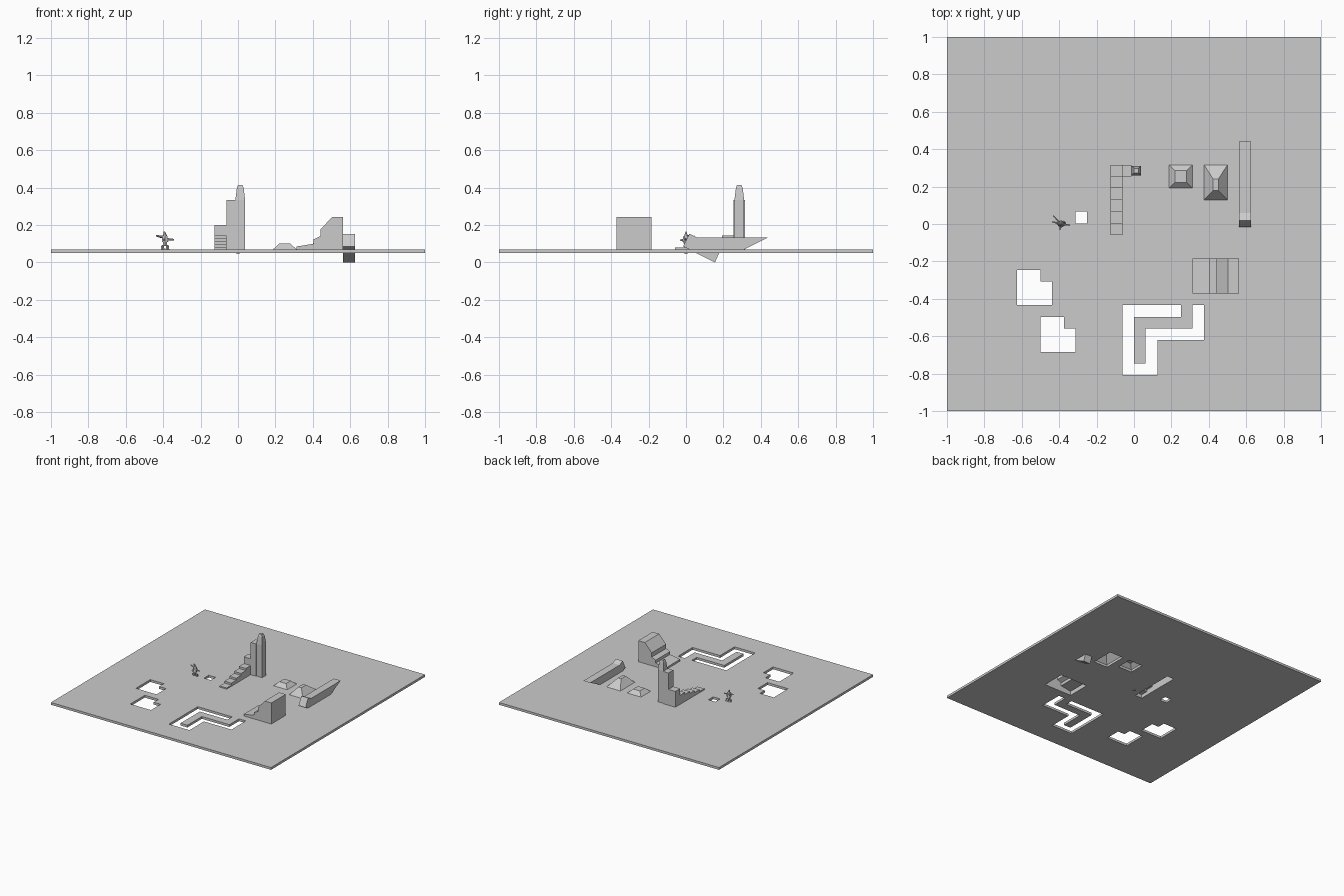
import bpy, bmesh, math
from mathutils import Vector, Matrix

if "Cube" in bpy.data.objects:
    bpy.data.objects.remove(bpy.data.objects["Cube"])

U = 1 / 16          # floor grid cell
OY = 0.004          # small grid offset along y
TOP, BOT = 0.07, 0.051

grey = bpy.data.materials.new("light_grey")
grey.diffuse_color = (0.6, 0.6, 0.6, 1)
grey.use_nodes = True
grey.node_tree.nodes["Principled BSDF"].inputs["Base Color"].default_value = grey.diffuse_color


def finish(name, bm, normals=True):
    if normals:
        bmesh.ops.recalc_face_normals(bm, faces=bm.faces)
    me = bpy.data.meshes.new(name)
    bm.to_mesh(me)
    bm.free()
    me.materials.append(grey)
    ob = bpy.data.objects.new(name, me)
    bpy.context.collection.objects.link(ob)
    return ob


def prism(name, pts, axis, a, b, open_bottom=True):
    """Extrude a profile along x (pts are y,z) or along y (pts are x,z)."""
    bm = bmesh.new()

    def place(p, t):
        return (t, p[0], p[1]) if axis == 'x' else (p[0], t, p[1])
    va = [bm.verts.new(place(p, a)) for p in pts]
    vb = [bm.verts.new(place(p, b)) for p in pts]
    n = len(pts)
    bm.faces.new(va)
    bm.faces.new(vb[::-1])
    for i in range(n):
        j = (i + 1) % n
        bm.faces.new((va[i], vb[i], vb[j], va[j]))
    bmesh.ops.recalc_face_normals(bm, faces=bm.faces)
    if open_bottom:
        low = [f for f in bm.faces if all(abs(v.co.z - TOP) < 1e-5 for v in f.verts)]
        bmesh.ops.delete(bm, geom=low, context='FACES')
    return finish(name, bm, False)


def stack(name, rings):
    """Loft rectangles (x0, x1, y0, y1, z), open at the bottom, capped on top."""
    bm = bmesh.new()
    loops = [[bm.verts.new(c) for c in ((x0, y0, z), (x1, y0, z), (x1, y1, z), (x0, y1, z))]
             for x0, x1, y0, y1, z in rings]
    for lo, hi in zip(loops, loops[1:]):
        for i in range(4):
            j = (i + 1) % 4
            bm.faces.new((lo[i], lo[j], hi[j], hi[i]))
    bm.faces.new(loops[-1])
    return finish(name, bm, False)


def cells(x0, x1, y0, y1):
    return {(x, y) for x in range(x0, x1) for y in range(y0, y1)}


# Floor slab: grid cells minus pits and the open undersides of the structures
gaps = cells(-5, -4, 0, 1)                                             # square pit
gaps |= cells(-10, -7, -7, -4) - {(-8, -5)}                            # notched pit
gaps |= cells(-8, -5, -11, -8) - {(-6, -9)}                            # notched pit
gaps |= cells(-1, 4, -8, -7) - {(4, -8)}                               # winding channel
gaps |= cells(-1, 0, -13, -7) | cells(0, 2, -13, -12) | cells(1, 2, -13, -9)
gaps |= cells(1, 6, -10, -9) | cells(5, 6, -10, -7)
gaps |= cells(3, 5, 3, 5) | cells(6, 8, 2, 5) | cells(5, 9, -6, -3) | cells(-2, -1, -1, 5)

bm = bmesh.new()
verts = {}


def floor_vert(i, j):
    if (i, j) not in verts:
        y = j * U + (OY if abs(j) < 16 else 0)
        verts[i, j] = bm.verts.new((i * U, y, TOP))
    return verts[i, j]


for i, j in sorted(cells(-16, 16, -16, 16) - gaps):
    bm.faces.new([floor_vert(i + a, j + b) for a, b in ((0, 0), (1, 0), (1, 1), (0, 1))])
bottom = bmesh.ops.duplicate(bm, geom=bm.faces[:])
rim = [e for e in bm.edges if e.is_boundary and e not in set(bottom['geom'])]
vmap = bottom['vert_map']
new_verts = [g for g in bottom['geom'] if isinstance(g, bmesh.types.BMVert)]
new_faces = [g for g in bottom['geom'] if isinstance(g, bmesh.types.BMFace)]
for v in new_verts:
    v.co.z = BOT
bmesh.ops.reverse_faces(bm, faces=new_faces)
for e in rim:
    a, b = e.verts
    bm.faces.new((a, b, vmap[b], vmap[a]))
bmesh.ops.recalc_face_normals(bm, faces=bm.faces)
bmesh.ops.dissolve_limit(bm, angle_limit=0.01, verts=bm.verts[:], edges=bm.edges[:])
finish("floor_slab", bm)

# Staircase rising to the back
prof = [(-U + OY, TOP)]
for k, h in enumerate((0.08, 0.096, 0.112, 0.128, 0.145, 0.2)):
    prof += [((k - 1) * U + OY, h), (k * U + OY, h)]
prof.append((5 * U + OY, TOP))
prism("staircase", prof, 'x', -2 * U, -U)

# Tower wall and tapered tower beside the top step
yb = 5 * U + OY
stack("tower_wall", [(-U, -0.013, 4 * U + OY, yb, TOP), (-U, -0.013, 4 * U + OY, yb, 0.335)])
cx, cy = 0.012, 0.285
stack("tapered_tower", [(cx - r, cx + r, cy - r, cy + r, z) for r, z in
                        ((0.026, TOP), (0.026, 0.335), (0.018, 0.398), (0.012, 0.415))])

# Two truncated pyramids
stack("low_pyramid", [(3 * U, 5 * U, 3 * U + OY, yb, TOP), (0.22, 0.281, 0.223, 0.285, 0.1)])
stack("long_pyramid", [(6 * U, 8 * U, 2 * U + OY, yb, TOP), (0.423, 0.451, 0.178, 0.24, 0.128)])

# Stepped sloping block
prism("sloped_block", [(5 * U, TOP), (5 * U, 0.085), (0.405, 0.1), (0.405, 0.124), (0.44, 0.14),
                       (0.44, 0.175), (0.503, 0.243), (9 * U, 0.243), (9 * U, TOP)],
      'y', -6 * U + OY, -3 * U + OY)

# Slanted bar passing through the floor
prism("slanted_bar", [(-0.016, 0.086), (0.018, 0.153), (0.058, 0.134), (0.44, 0.134),
                      (0.312, TOP), (0.186, TOP), (0.155, 0.0)],
      'x', 9 * U, 10 * U, False)

# Tiny marker under the floor centre
bm = bmesh.new()
bmesh.ops.create_cube(bm, size=1, matrix=Matrix.Translation((0, 0, 0.049)) @ Matrix.Diagonal((0.014, 0.014, 0.01, 1)))
finish("centre_marker", bm)


# Small standing figure
def limb(name, a, b, r0, r1, sides=6):
    a, b = Vector(a), Vector(b)
    d = b - a
    m = Matrix.Translation((a + b) / 2) @ d.to_track_quat('Z', 'Y').to_matrix().to_4x4()
    bm = bmesh.new()
    bmesh.ops.create_cone(bm, cap_ends=True, segments=sides, radius1=r0, radius2=r1,
                          depth=d.length, matrix=m)
    finish(name, bm)


fx = -0.39
for s in (-1, 1):
    limb("foot", (fx + s * 0.013, 0.006, TOP), (fx + s * 0.013, 0.0, 0.09), 0.011, 0.008)
limb("legs", (fx, 0, 0.088), (fx, 0, 0.112), 0.01, 0.014)
limb("torso", (fx, 0, 0.11), (fx, 0, 0.142), 0.02, 0.014)
limb("head", (fx, 0, 0.14), (fx - 0.004, 0, 0.165), 0.012, 0.003)
limb("left_arm", (fx, 0, 0.135), (-0.437, 0.012, 0.143), 0.007, 0.004)
limb("right_arm", (fx, 0, 0.125), (-0.342, -0.006, 0.122), 0.007, 0.004)
limb("back_spike", (fx, 0, 0.13), (-0.432, 0.045, 0.14), 0.006, 0.003)
limb("front_spike", (fx, 0, 0.125), (-0.397, -0.03, 0.118), 0.007, 0.004)
